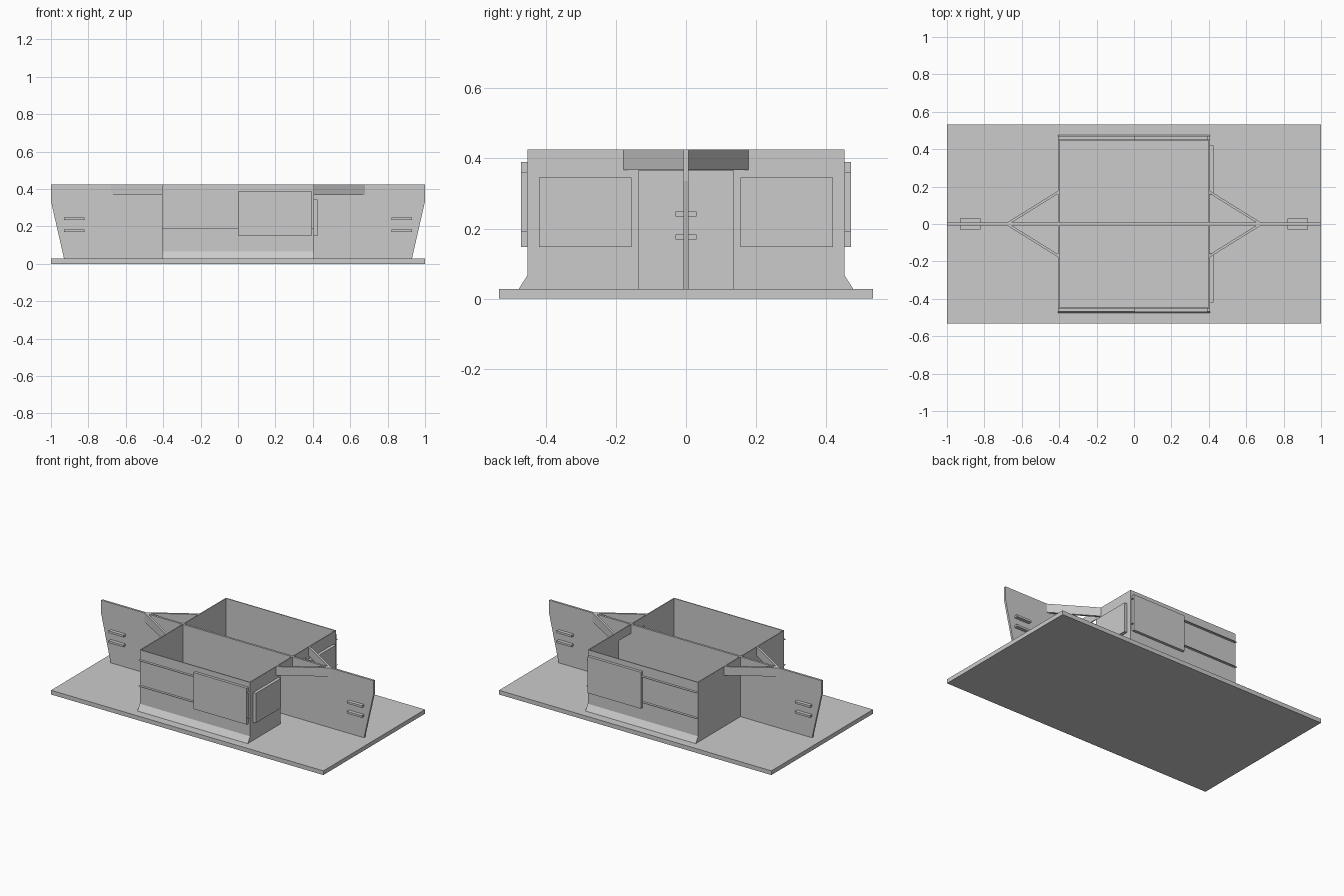
import bpy, bmesh
from mathutils import Vector

if "Cube" in bpy.data.objects:
    bpy.data.objects.remove(bpy.data.objects["Cube"])

grey = bpy.data.materials.new("plain grey")
grey.diffuse_color = (0.6, 0.6, 0.6, 1)
grey.use_nodes = True
grey.node_tree.nodes["Principled BSDF"].inputs["Base Color"].default_value = grey.diffuse_color

FLOOR, TOP = 0.028, 0.425      # top of the base, top of the walls
HX, HY = 0.405, 0.452          # half size of the walled box


def prism(name, pts, offset):
    """Extrude a closed planar outline along an offset vector."""
    bm = bmesh.new()
    face = bm.faces.new([bm.verts.new(p) for p in pts])
    ext = bmesh.ops.extrude_face_region(bm, geom=[face], use_keep_orig=True)
    verts = [g for g in ext["geom"] if isinstance(g, bmesh.types.BMVert)]
    bmesh.ops.translate(bm, verts=verts, vec=Vector(offset))
    bmesh.ops.recalc_face_normals(bm, faces=bm.faces)
    me = bpy.data.meshes.new(name)
    bm.to_mesh(me)
    bm.free()
    me.materials.append(grey)
    ob = bpy.data.objects.new(name, me)
    bpy.context.collection.objects.link(ob)
    return ob


def box(name, x0, x1, y0, y1, z0, z1):
    return prism(name, [(x0, y0, z0), (x1, y0, z0), (x1, y1, z0), (x0, y1, z0)],
                 (0, 0, z1 - z0))


# Base plate
box("base", -1, 1, -0.533, 0.533, 0, FLOOR)

# Long central wall with slanted ends
outline = [(-0.93, FLOOR), (0.93, FLOOR), (1, 0.335), (1, TOP), (-1, TOP), (-1, 0.335)]
prism("centre_wall", [(x, -0.007, z) for x, z in outline], (0, 0.014, 0))

# Closed end wall, and end wall with a doorway
t = 0.006
box("left_end_wall", -HX, -HX + t, -HY, HY, FLOOR, TOP)
door = [(-HY, FLOOR), (-0.135, FLOOR), (-0.135, 0.365), (0.135, 0.365),
        (0.135, FLOOR), (HY, FLOOR), (HY, TOP), (-HY, TOP)]
prism("right_end_wall", [(HX - t, y, z) for y, z in door], (t, 0, 0))

for s, side in ((-1, "front"), (1, "back")):
    # Long walls, flared skirts, thin rails and sliding panels
    box(side + "_wall", -HX, HX, s * HY, s * (HY - t), FLOOR, TOP)
    prism(side + "_skirt", [(-HX, s * HY, FLOOR), (-HX, s * 0.477, FLOOR),
                            (-HX, s * HY, 0.067)], (2 * HX, 0, 0))
    for i, z in enumerate((0.36, 0.19)):
        box(f"{side}_rail_{i}", -HX, HX, s * HY, s * 0.469, z, z + 0.001)
    box(side + "_sliding_panel", 0.003, 0.393, s * HY, s * 0.47, 0.148, 0.39)
    # Panel on the right end wall
    box(side + "_end_panel", HX, 0.425, s * 0.155, s * 0.42, 0.148, 0.345)
    # Diagonal braces at both ends
    for e, end in ((-1, "left"), (1, "right")):
        prism(f"{side}_{end}_brace",
              [(e * HX, s * 0.162, 0.367), (e * HX, s * 0.178, 0.367),
               (e * 0.685, s * 0.004, 0.367), (e * 0.66, s * 0.004, 0.367)],
              (0, 0, TOP - 0.367))

# Handles through the wall ends
for e, end in ((-1, "left"), (1, "right")):
    for i, z in enumerate((0.169, 0.235)):
        box(f"{end}_handle_{i}", e * 0.82, e * 0.93, -0.03, 0.03, z, z + 0.014)
